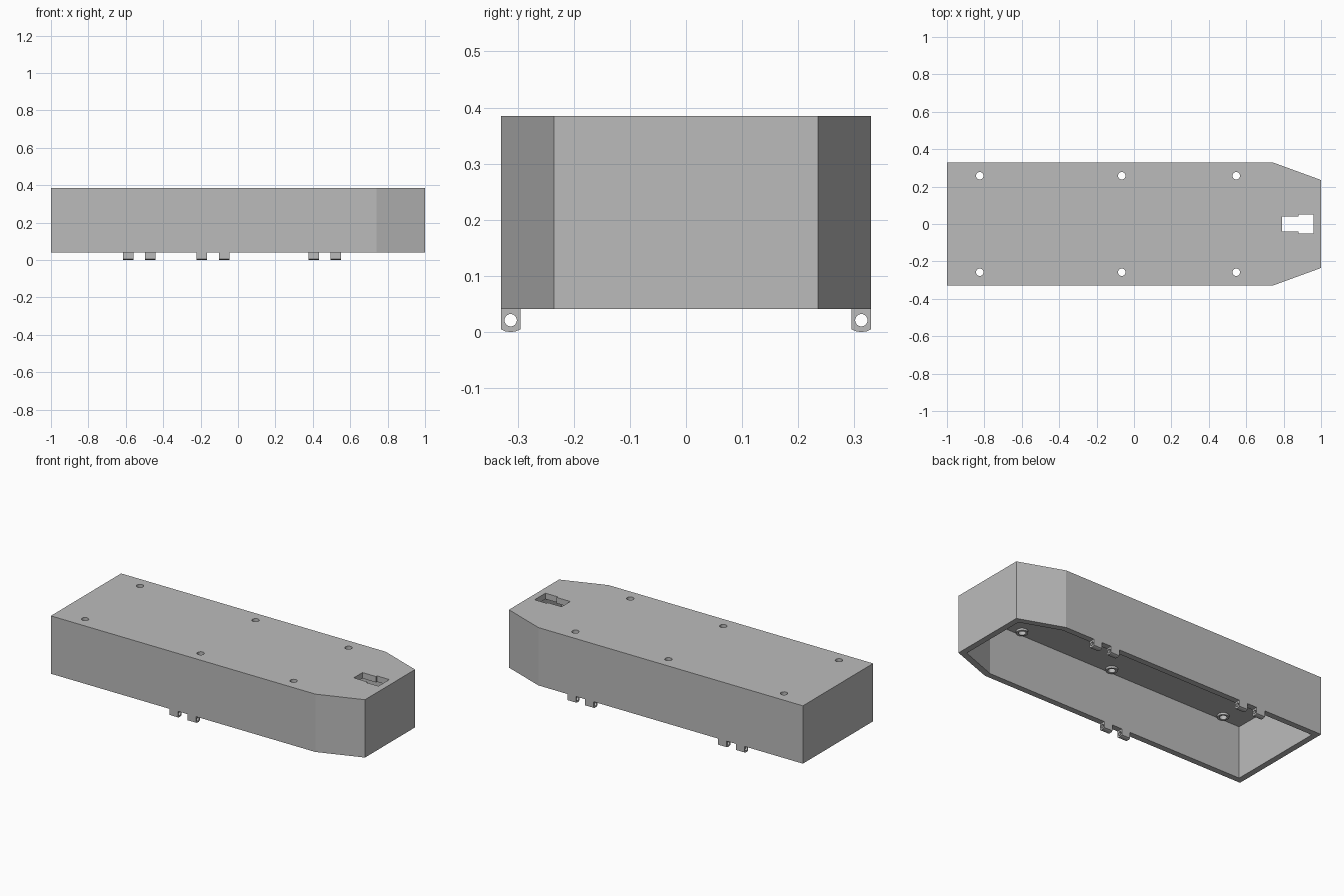
import bpy, bmesh, math

cube = bpy.data.objects.get("Cube")
if cube:
    bpy.data.objects.remove(cube, do_unlink=True)

grey = bpy.data.materials.new("plain grey")
grey.use_nodes = True
grey.diffuse_color = (0.5, 0.5, 0.5, 1)
grey.node_tree.nodes["Principled BSDF"].inputs["Base Color"].default_value = (0.5, 0.5, 0.5, 1)

TOP, RIM, WALL = 0.385, 0.041, 0.035
CEILING = TOP - WALL


def prism(name, outline, start, end, axis="z"):
    """Extrude a closed 2D outline along z, or a (y, z) outline along x."""
    bm = bmesh.new()
    place = (lambda a, b: (a, b, start)) if axis == "z" else (lambda a, b: (start, a, b))
    face = bm.faces.new([bm.verts.new(place(a, b)) for a, b in outline])
    ext = bmesh.ops.extrude_face_region(bm, geom=[face])
    d = end - start
    bmesh.ops.translate(bm, vec=(0, 0, d) if axis == "z" else (d, 0, 0),
                        verts=[v for v in ext["geom"] if isinstance(v, bmesh.types.BMVert)])
    bmesh.ops.recalc_face_normals(bm, faces=bm.faces)
    mesh = bpy.data.meshes.new(name)
    bm.to_mesh(mesh)
    bm.free()
    mesh.materials.append(grey)
    ob = bpy.data.objects.new(name, mesh)
    bpy.context.collection.objects.link(ob)
    return ob


def circle(a, b, r, n=24):
    return [(a + r * math.cos(math.tau * i / n), b + r * math.sin(math.tau * i / n))
            for i in range(n)]


def mirrored(half):
    """Complete an outline by mirroring it across y = 0."""
    return half + [(x, -y) for x, y in reversed(half)]


def cut(ob, cutter):
    mod = ob.modifiers.new("cut", "BOOLEAN")
    mod.operation, mod.solver, mod.object = "DIFFERENCE", "EXACT", cutter
    bpy.context.view_layer.objects.active = ob
    bpy.ops.object.modifier_apply(modifier=mod.name)
    bpy.data.objects.remove(cutter, do_unlink=True)


# Hollow cover with a tapered nose, open underneath
cover = prism("cover", mirrored([(-1, 0.33), (0.74, 0.33), (1, 0.235)]), RIM, TOP)
cut(cover, prism("cavity", mirrored([(-0.965, 0.295), (0.734, 0.295), (0.965, 0.21)]),
                 RIM - 0.1, CEILING))

# Stepped slot in the nose
slot = [(0.79, 0.041), (0.88, 0.041), (0.88, 0.051), (0.96, 0.051)]
cut(cover, prism("slot", mirrored(slot), CEILING - 0.05, TOP + 0.05))

# Screw holes, each with a short collar under the roof
for x in (-0.825, -0.065, 0.547):
    for y in (-0.258, 0.258):
        cut(cover, prism("hole", circle(x, y, 0.02), CEILING - 0.05, TOP + 0.05))
        collar = prism("screw_collar", circle(x, y, 0.032), CEILING - 0.012, CEILING)
        cut(collar, prism("hole", circle(x, y, 0.02), CEILING - 0.05, TOP))

# Hinge lugs below the rim: two pairs at the back, one pair at the front
for side, centres in ((1, (-0.588, -0.47, 0.405, 0.522)), (-1, (-0.193, -0.073))):
    for x in centres:
        mid = side * 0.3125
        profile = [(mid - 0.0175, RIM), (mid - 0.0175, 0.005), (mid - 0.009, 0.001),
                   (mid, 0), (mid + 0.009, 0.001), (mid + 0.0175, 0.005), (mid + 0.0175, RIM)]
        lug = prism("hinge_lug", profile, x - 0.028, x + 0.028, "x")
        cut(lug, prism("pin_hole", circle(mid, 0.021, 0.011), x - 0.1, x + 0.1, "x"))
